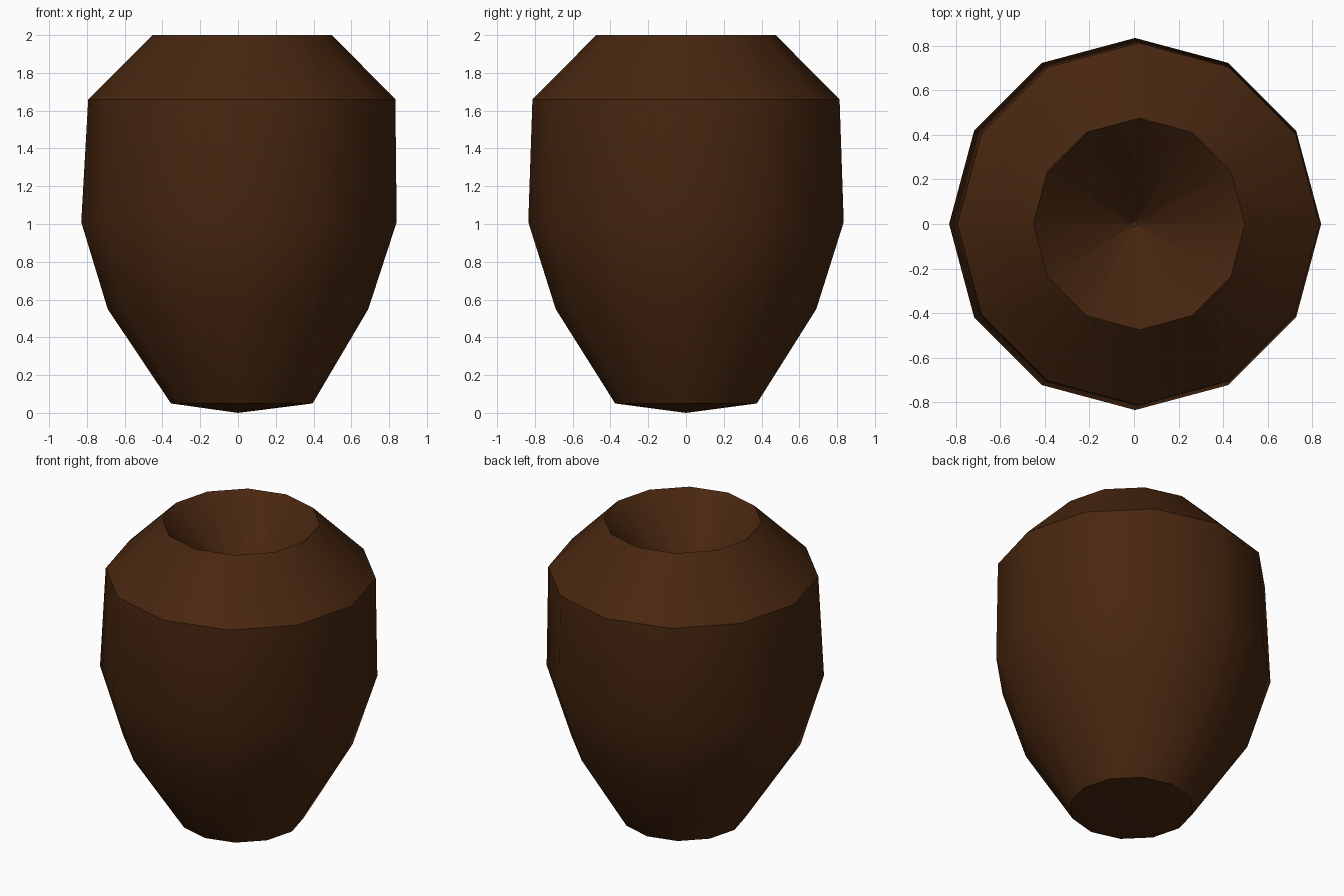
import bpy, bmesh, math

if "Cube" in bpy.data.objects:
    bpy.data.objects.remove(bpy.data.objects["Cube"], do_unlink=True)

SIDES = 12

# Dark brown clay
clay = bpy.data.materials.new("dark brown clay")
colour = (0.065, 0.02, 0.005, 1)
clay.diffuse_color = colour
clay.use_nodes = True
bsdf = clay.node_tree.nodes["Principled BSDF"]
bsdf.inputs["Base Color"].default_value = colour
bsdf.inputs["Roughness"].default_value = 0.9

# Pot profile from foot to rim, then down into the well: (centre x, radius, z)
profile = [
    (0.02, 0.375, 0.05),    # foot
    (0.00, 0.69, 0.55),     # lower belly
    (0.005, 0.835, 1.01),   # widest ring
    (0.02, 0.813, 1.66),    # shoulder
    (0.023, 0.475, 2.0),    # rim
    (0.0, 0.012, 1.51),     # bottom of the well
]

bm = bmesh.new()


def ring(cx, radius, z):
    steps = [2 * math.pi * i / SIDES for i in range(SIDES)]
    return [bm.verts.new((cx + radius * math.cos(a), radius * math.sin(a), z)) for a in steps]


rings = [ring(*p) for p in profile]
for low, high in zip(rings, rings[1:]):
    for i in range(SIDES):
        j = (i + 1) % SIDES
        bm.faces.new((low[i], low[j], high[j], high[i]))
bm.faces.new(rings[-1])

# Shallow pointed underside
tip = bm.verts.new((0, 0, 0))
for i in range(SIDES):
    bm.faces.new((rings[0][(i + 1) % SIDES], rings[0][i], tip))

bmesh.ops.recalc_face_normals(bm, faces=bm.faces)
mesh = bpy.data.meshes.new("pot")
bm.to_mesh(mesh)
bm.free()
mesh.materials.append(clay)

pot = bpy.data.objects.new("pot", mesh)
bpy.context.collection.objects.link(pot)

# Smooth body with sharp shoulder, rim and foot
bpy.ops.object.select_all(action='DESELECT')
pot.select_set(True)
bpy.context.view_layer.objects.active = pot
bpy.ops.object.shade_smooth_by_angle(angle=math.radians(35))
